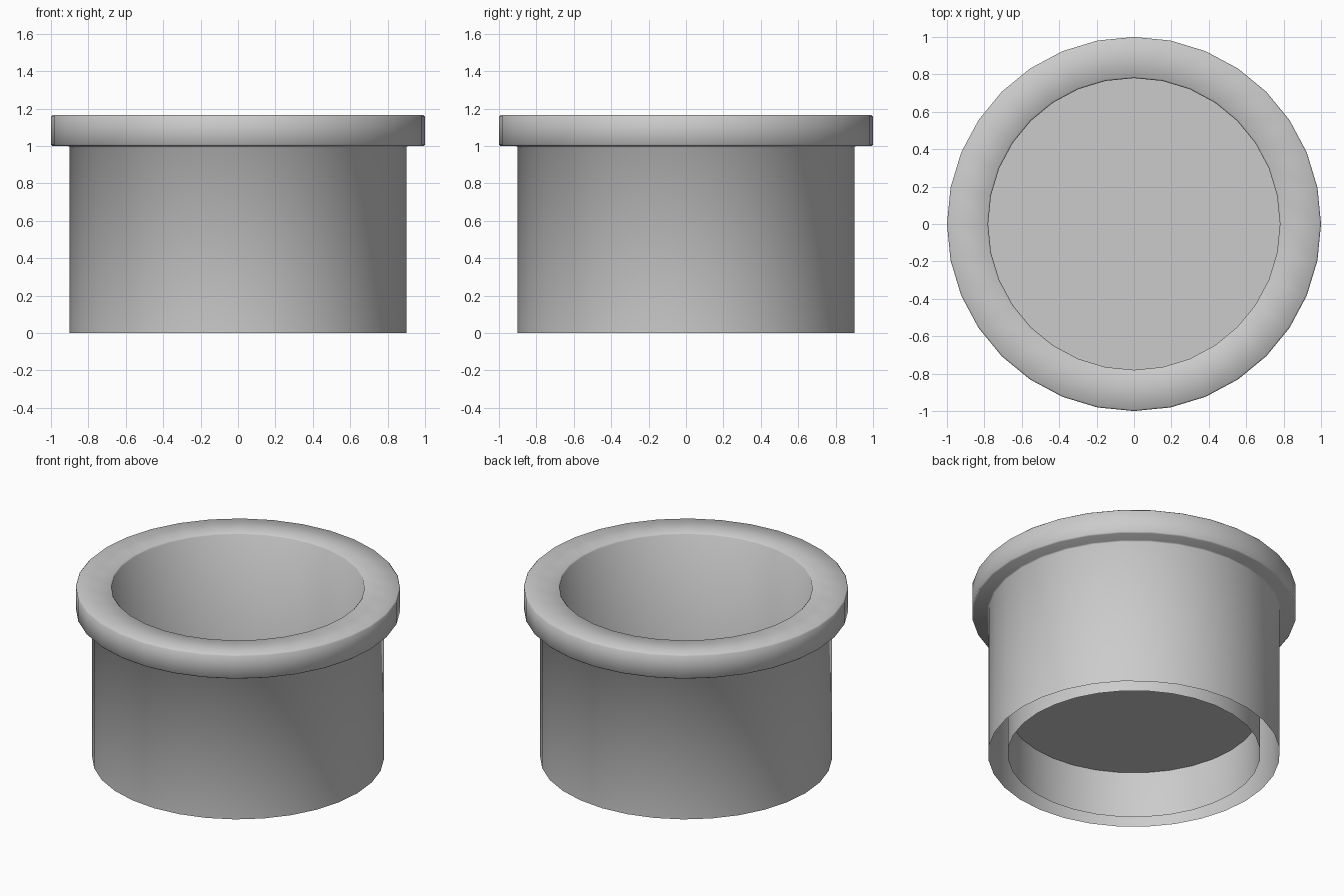
import bpy, bmesh, math

cube = bpy.data.objects.get("Cube")
if cube:
    bpy.data.objects.remove(cube, do_unlink=True)

SIDES = 32

grey = bpy.data.materials.new("plain grey")
grey.use_nodes = True
grey.diffuse_color = (0.6, 0.6, 0.6, 1)
grey.node_tree.nodes["Principled BSDF"].inputs["Base Color"].default_value = (0.6, 0.6, 0.6, 1)


def ring(bm, radius, z):
    step = 2 * math.pi / SIDES
    return [bm.verts.new((radius * math.cos(i * step), radius * math.sin(i * step), z))
            for i in range(SIDES)]


def finish(name, bm):
    mesh = bpy.data.meshes.new(name)
    bm.to_mesh(mesh)
    bm.free()
    mesh.materials.append(grey)
    obj = bpy.data.objects.new(name, mesh)
    bpy.context.collection.objects.link(obj)
    bpy.ops.object.select_all(action='DESELECT')
    obj.select_set(True)
    bpy.context.view_layer.objects.active = obj
    bpy.ops.object.shade_smooth_by_angle(angle=math.radians(50))
    return obj


# Double wall, open underneath, joined at the top by a softly bevelled flange
outer, rim, inner = 0.9, 1.0, 0.78
ledge, top, b = 1.0, 1.165, 0.008
profile = [
    (outer, 0), (outer, ledge - b), (outer + b, ledge),
    (rim - b, ledge), (rim, ledge + b), (rim, top - b), (rim - b, top),
    (inner + b, top), (inner, top - b), (inner, 0),
]
bm = bmesh.new()
rings = [ring(bm, r, z) for r, z in profile]
for low, high in zip(rings, rings[1:]):
    for i in range(SIDES):
        j = (i + 1) % SIDES
        bm.faces.new((low[i], low[j], high[j], high[i]))
finish("flanged_wall", bm)

# Floor raised inside the inner wall
bm = bmesh.new()
bm.faces.new(ring(bm, inner, 0.315))
finish("recessed_floor", bm)
